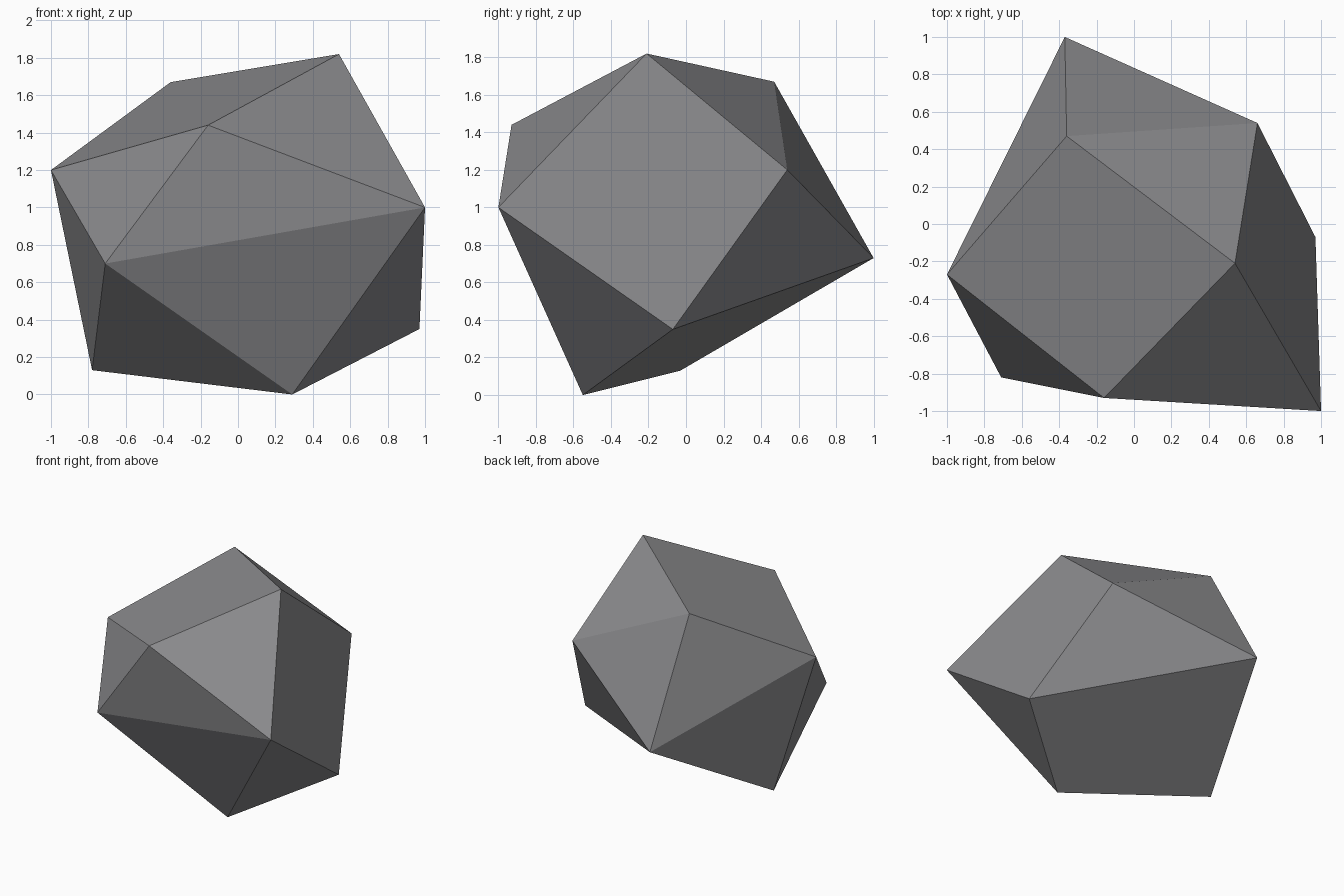
import bpy

if "Cube" in bpy.data.objects:
    bpy.data.objects.remove(bpy.data.objects["Cube"])

# Single flat stone colour
stone = bpy.data.materials.new("stone_grey")
stone.diffuse_color = (0.25, 0.25, 0.26, 1.0)
stone.use_nodes = True
stone.node_tree.nodes["Principled BSDF"].inputs["Base Color"].default_value = stone.diffuse_color

# Corners of the faceted boulder
corners = {
    "A": (-1.00, -0.27, 1.20), "B": (-0.36, 0.47, 1.67),
    "C": (0.54, -0.21, 1.82), "D": (1.00, -1.00, 1.00),
    "E": (0.97, -0.07, 0.35), "F": (0.29, -0.55, 0.00),
    "G": (-0.78, -0.03, 0.13), "H": (-0.71, -0.82, 0.70),
    "I": (-0.16, -0.93, 1.44), "J": (0.66, 0.54, 1.20),
    "K": (-0.37, 1.00, 0.73),
}
# Facets, counter-clockwise from outside
facets = ("AHI AICB ICD IHD HFD HGF DFE AGH CDEJ JEK "
          "EFGK BCJ BJK ABK AKG").split()

names = list(corners)
mesh = bpy.data.meshes.new("boulder")
mesh.from_pydata(list(corners.values()), [],
                 [[names.index(c) for c in f] for f in facets])
mesh.validate()
mesh.materials.append(stone)
boulder = bpy.data.objects.new("boulder", mesh)
bpy.context.collection.objects.link(boulder)
